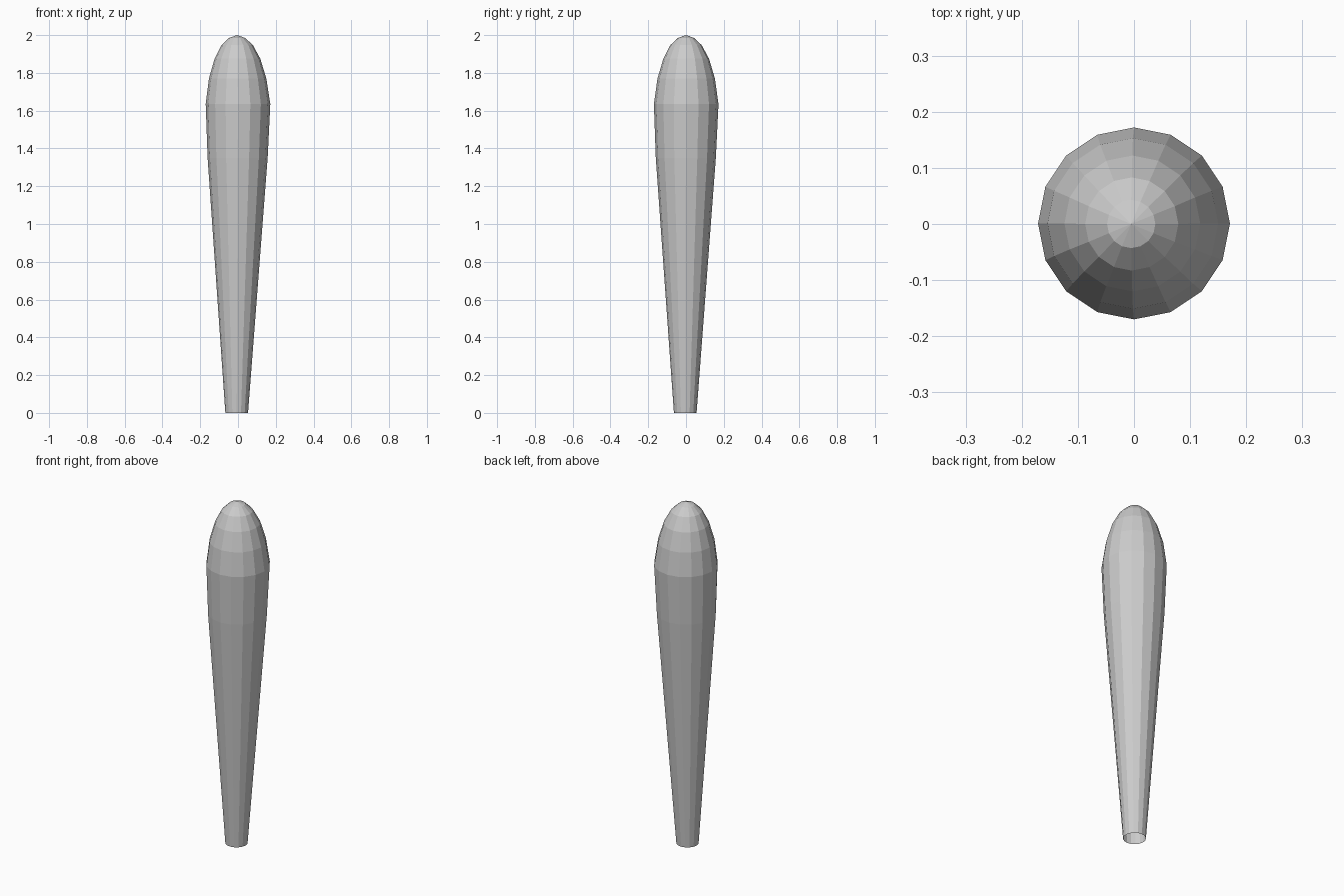
import bpy, bmesh, math

if "Cube" in bpy.data.objects:
    bpy.data.objects.remove(bpy.data.objects["Cube"])

SIDES = 16
# Profile rings: (centre x, centre y, radius, height); the foot stays open
RINGS = [
    (-0.007, -0.004, 0.060, 0.00),
    (-0.002, -0.001, 0.159, 1.35),
    (0.000, 0.001, 0.171, 1.635),
    (-0.002, 0.001, 0.152, 1.77),
    (-0.003, 0.001, 0.121, 1.875),
    (-0.004, 0.000, 0.083, 1.947),
    (-0.005, 0.000, 0.043, 1.985),
]
APEX = (-0.005, 0.0, 2.0)

bm = bmesh.new()


def add_ring(cx, cy, r, z):
    return [bm.verts.new((cx + r * math.cos(2 * math.pi * i / SIDES),
                          cy + r * math.sin(2 * math.pi * i / SIDES), z))
            for i in range(SIDES)]


# Tapered body and rounded head
rings = [add_ring(*r) for r in RINGS]
for low, high in zip(rings, rings[1:]):
    for i in range(SIDES):
        j = (i + 1) % SIDES
        bm.faces.new((low[i], low[j], high[j], high[i]))

# Pointed fan closing the tip
tip = bm.verts.new(APEX)
for i in range(SIDES):
    bm.faces.new((rings[-1][i], rings[-1][(i + 1) % SIDES], tip))

mesh = bpy.data.meshes.new("tapered_club")
bm.to_mesh(mesh)
bm.free()
club = bpy.data.objects.new("tapered_club", mesh)
bpy.context.collection.objects.link(club)
